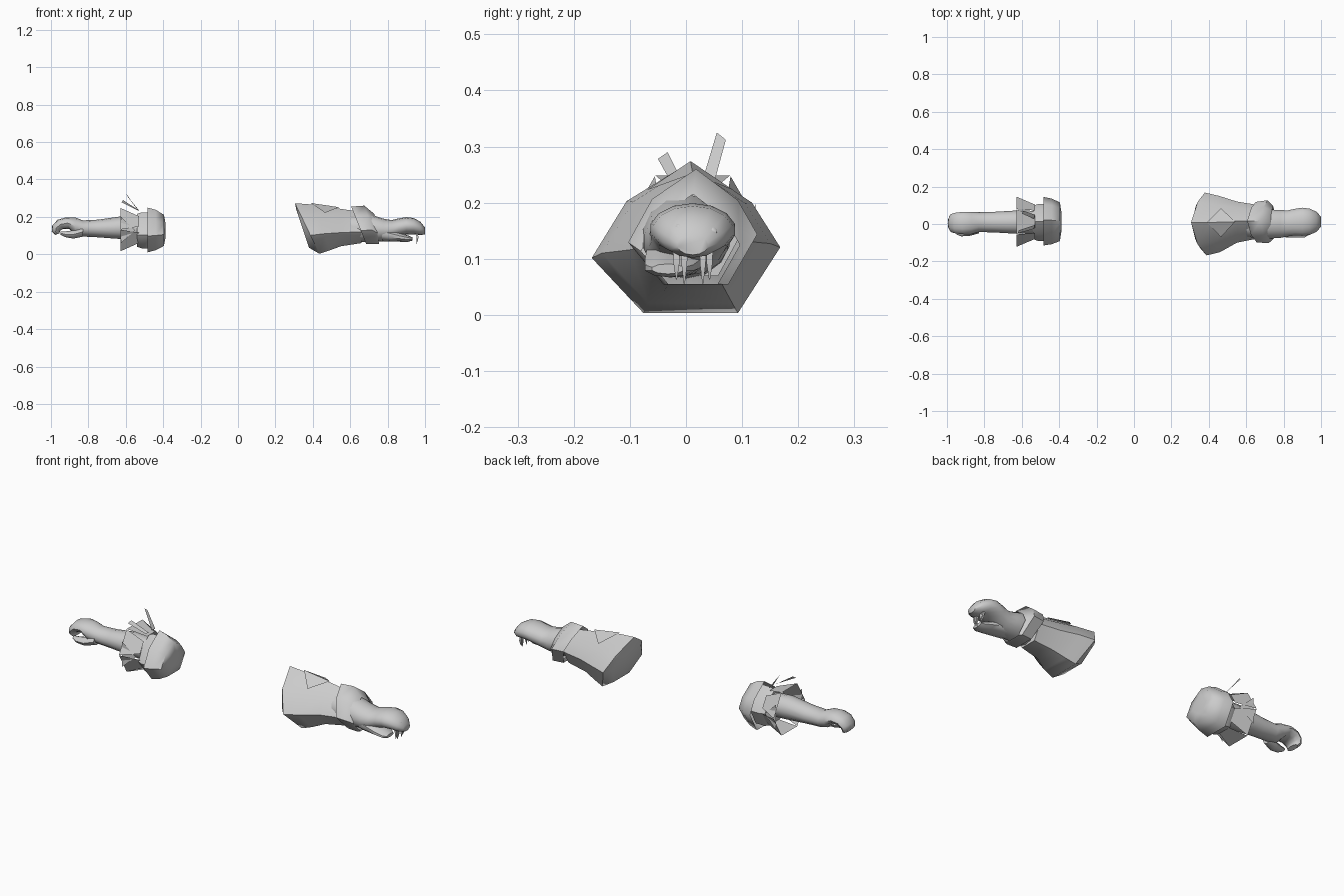
import bpy, bmesh, math
from mathutils import Vector

grey = bpy.data.materials.new("plain_grey")
grey.diffuse_color = (0.6, 0.6, 0.6, 1)

# Seven-sided cuff outline (y, z) and a round outline
CUFF = [(.05, 1), (.7, .46), (1, -.13), (.55, -1), (-.45, -1), (-1, -.27), (-.63, .48)]


def circle(n):
    return [(math.sin(2 * math.pi * i / n), math.cos(2 * math.pi * i / n)) for i in range(n)]


def finish(name, bm, angle=40):
    bmesh.ops.recalc_face_normals(bm, faces=bm.faces)
    me = bpy.data.meshes.new(name)
    bm.to_mesh(me)
    bm.free()
    ob = bpy.data.objects.new(name, me)
    bpy.context.collection.objects.link(ob)
    me.materials.append(grey)
    bpy.ops.object.select_all(action='DESELECT')
    ob.select_set(True)
    bpy.context.view_layer.objects.active = ob
    if angle:
        bpy.ops.object.shade_smooth_by_angle(angle=math.radians(angle))
    return ob


def loft(name, stations, outline, caps=(True, True), angle=50):
    """Each station: x, x lean at the top, y, z, half width, half height."""
    bm = bmesh.new()
    rings = [[bm.verts.new((x + lean * v, y + ry * u, z + rz * v)) for u, v in outline]
             for x, lean, y, z, ry, rz in stations]
    n = len(outline)
    for a, b in zip(rings, rings[1:]):
        for i in range(n):
            bm.faces.new((a[i], a[(i + 1) % n], b[(i + 1) % n], b[i]))
    if caps[0]:
        bm.faces.new(rings[0])
    if caps[1]:
        bm.faces.new(rings[-1][::-1])
    return finish(name, bm, angle)


def plate(name, points):
    bm = bmesh.new()
    bm.faces.new([bm.verts.new(p) for p in points])
    return finish(name, bm, 0)


# ---- Right piece: serpent head in a sleeve ----
loft("sleeve", [(.345, -.035, 0, .14, .13, .105), (.37, -.065, 0, .138, .168, .135),
                (.45, -.04, 0, .143, .15, .122), (.55, 0, .01, .143, .11, .10),
                (.66, 0, .012, .143, .09, .083)], CUFF)
loft("sleeve_band", [(.66, -.035, .01, .15, .085, .08), (.645, -.04, .01, .155, .108, .10),
                     (.71, -.035, .012, .157, .115, .103), (.742, -.012, .008, .135, .088, .08)],
     CUFF, (False, False))
# Diamond patch draped over the sleeve ridge
bm = bmesh.new()
d = [bm.verts.new(p) for p in ((.39, .008, .274), (.465, .085, .222), (.54, .012, .252), (.465, -.07, .222))]
bm.faces.new((d[0], d[1], d[2]))
bm.faces.new((d[0], d[2], d[3]))
finish("sleeve_patch", bm, 0)

loft("serpent_head", [(.60, 0, 0, .14, .07, .07), (.70, 0, 0, .14, .08, .075),
                      (.78, 0, 0, .13, .077, .06), (.82, 0, .003, .131, .071, .052),
                      (.86, 0, .01, .143, .073, .049), (.90, 0, .012, .152, .077, .047),
                      (.94, 0, .012, .15, .072, .044), (.975, 0, .012, .138, .055, .036),
                      (1.0, 0, .012, .125, .028, .018)], circle(14))
loft("serpent_jaw", [(.77, 0, -.012, .11, .06, .04), (.82, 0, -.018, .1, .056, .032),
                     (.87, 0, -.025, .09, .051, .023), (.91, 0, -.03, .084, .045, .017),
                     (.932, 0, -.032, .082, .03, .009)], circle(10))

# Eyes
for side, y, z in (("left", .047, .147), ("right", -.012, .153)):
    bm = bmesh.new()
    bmesh.ops.create_uvsphere(bm, u_segments=8, v_segments=6, radius=.011)
    bmesh.ops.translate(bm, verts=bm.verts, vec=(.975, y, z))
    finish("eye_" + side, bm)

# Fangs
for i, (y, length) in enumerate(((-.017, .045), (-.003, .052), (.03, .052), (.042, .045))):
    loft(f"fang_{i + 1}", [(.955, .006, y, .115, .006, 0), (.96, .005, y, .09, .005, 0),
                           (.955, .001, y, .108 - length, .001, 0)],
         [(-1, -1), (1, -1), (1, 1), (-1, 1)])

# ---- Left piece: gripping hand with armoured cuff ----
loft("arm_and_fingers", [(-.5, 0, .01, .135, .06, .06), (-.63, 0, .01, .142, .062, .06),
                         (-.75, 0, .01, .138, .055, .047), (-.83, 0, .01, .138, .053, .043),
                         (-.87, 0, .005, .15, .06, .047), (-.91, -.008, .005, .167, .06, .031),
                         (-.95, -.014, .005, .16, .056, .025), (-.972, -.022, .005, .14, .051, .013),
                         (-.975, -.021, .005, .12, .045, .002), (-.965, -.012, .005, .108, .035, -.004)],
     circle(12))
loft("thumb", [(-.83, 0, -.02, .12, .03, .026), (-.88, 0, -.036, .106, .028, .022),
               (-.925, 0, -.044, .107, .022, .015), (-.95, 0, -.044, .113, .012, .008)], circle(8))

# Rounded closed cap and inner band
loft("cuff_cap", [(-.485, 0, .015, .13, .13, .12), (-.44, 0, .014, .13, .122, .108),
                  (-.396, 0, .012, .128, .103, .083), (-.388, 0, .012, .128, .05, .04)],
     CUFF, (False, True), 60)
loft("cuff_band", [(-.54, 0, .008, .128, .088, .088), (-.515, 0, .008, .128, .098, .096),
                   (-.46, 0, .008, .128, .098, .096)], CUFF)

# Flared petals around the wrist
for i in range(6):
    a = math.radians(60 * i)
    out, across = Vector((0, math.sin(a), math.cos(a))), Vector((0, math.cos(a), -math.sin(a)))
    mid = Vector((0, .012, .132))

    def at(x, r, w):
        return mid + Vector((x, 0, 0)) + out * r + across * w
    plate(f"petal_{i + 1}", [at(-.53, .088, -.032), at(-.53, .088, .032),
                             at(-.627, .116, .066), at(-.627, .116, -.066)])

# Pointed side plates over the petals
for s, name in ((-1, "front"), (1, "back")):
    y = .012 + s * .1
    plate("side_point_" + name, [(-.55, y, .128), (-.625, y + s * .012, .2), (-.625, y + s * .012, .06)])

# Two raised straps on top of the cuff
plate("strap_tall", [(-.535, .028, .235), (-.53, .05, .235), (-.592, .071, .312), (-.598, .055, .325)])
plate("strap_short", [(-.535, -.026, .235), (-.53, -.005, .235), (-.615, -.033, .29), (-.622, -.05, .278)])
